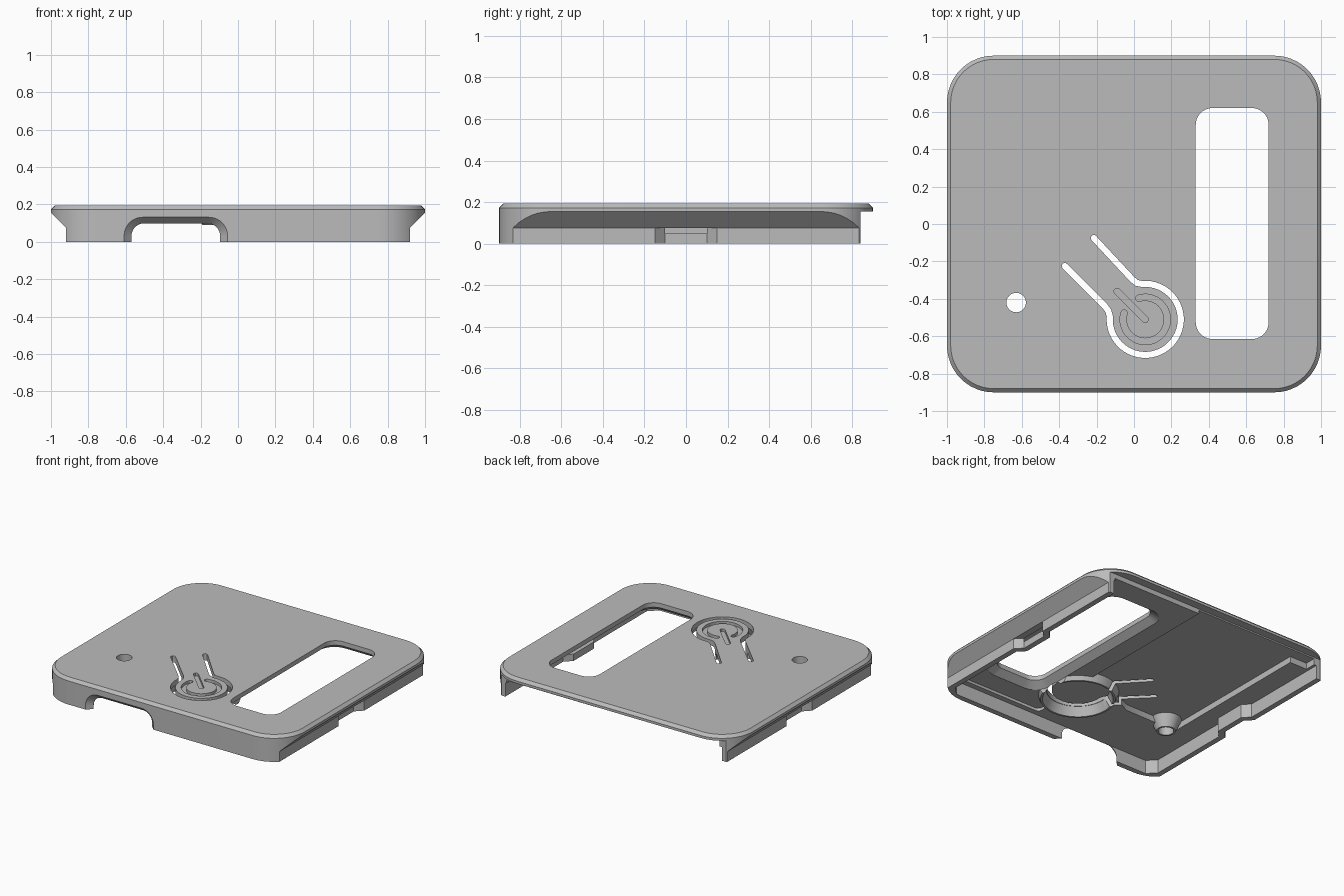
import bpy, bmesh
from math import sin, cos, pi, radians
from mathutils import Vector

old = bpy.data.objects.get("Cube")
if old:
    bpy.data.objects.remove(old, do_unlink=True)

grey = bpy.data.materials.new("mid grey")
grey.use_nodes = True
grey.diffuse_color = (0.5, 0.5, 0.5, 1)
grey.node_tree.nodes["Principled BSDF"].inputs["Base Color"].default_value = (0.5, 0.5, 0.5, 1)


def loft(name, rings, axis="z"):
    """Solid through (outline, level) rings stacked along z or y."""
    bm = bmesh.new()
    loops = [[bm.verts.new((a, b, c) if axis == "z" else (a, c, b)) for a, b in pts]
             for pts, c in rings]
    n = len(loops[0])
    for lo, hi in zip(loops, loops[1:]):
        for i in range(n):
            j = (i + 1) % n
            bm.faces.new((lo[i], lo[j], hi[j], hi[i]))
    bm.faces.new(loops[0][::-1])
    bm.faces.new(loops[-1])
    bmesh.ops.recalc_face_normals(bm, faces=bm.faces)
    mesh = bpy.data.meshes.new(name)
    bm.to_mesh(mesh)
    bm.free()
    mesh.materials.append(grey)
    ob = bpy.data.objects.new(name, mesh)
    bpy.context.collection.objects.link(ob)
    return ob


def rounded(x0, x1, y0, y1, r, n=10):
    pts = []
    for k, (cx, cy) in enumerate([(x1 - r, y1 - r), (x0 + r, y1 - r),
                                  (x0 + r, y0 + r), (x1 - r, y0 + r)]):
        for i in range(n + 1):
            a = (k + i / n) * pi / 2
            pts.append((cx + r * cos(a), cy + r * sin(a)))
    return pts


def circle(cx, cy, r, n=40):
    return [(cx + r * cos(2 * pi * i / n), cy + r * sin(2 * pi * i / n)) for i in range(n)]


def arc(cx, cy, r, a0, a1, n=40):
    angles = [radians(a0 + (a1 - a0) * i / n) for i in range(n + 1)]
    return [(cx + r * cos(a), cy + r * sin(a)) for a in angles]


def stroke(path, width):
    """Outline of a path with round ends."""
    p = [Vector(q) for q in path]
    left, right, h = [], [], width / 2
    for i, q in enumerate(p):
        d = (p[min(i + 1, len(p) - 1)] - p[max(i - 1, 0)]).normalized()
        side = Vector((-d.y, d.x)) * h
        left.append(q + side)
        right.append(q - side)

    def cap(q, d):
        s = Vector((-d.y, d.x))
        return [q + (s * cos(t * pi / 6) + d * sin(t * pi / 6)) * h for t in range(1, 6)]
    end = cap(p[-1], (p[-1] - p[-2]).normalized())
    start = cap(p[0], (p[0] - p[1]).normalized())
    return [tuple(v) for v in left + end + right[::-1] + start]


def boolean(target, tool, operation="DIFFERENCE"):
    tool.hide_render = True
    mod = target.modifiers.new("cut", "BOOLEAN")
    mod.operation, mod.object, mod.solver = operation, tool, "EXACT"
    bpy.context.view_layer.objects.active = target
    bpy.ops.object.modifier_apply(modifier=mod.name)
    bpy.data.objects.remove(tool, do_unlink=True)


# Cover body with chamfered top edge
outline = rounded(-1, 1, -0.9, 0.9, 0.25, 12)
top = rounded(-0.98, 0.98, -0.88, 0.88, 0.23, 12)
cover = loft("cover", [(outline, 0), (outline, 0.173), (top, 0.193)])

# Undercut slopes and finger recesses on both sides
for s in (1, -1):
    wedge = [(s * 1.2, -0.2), (s * 0.92, -0.2), (s * 0.92, 0.075), (s * 1.0, 0.155), (s * 1.2, 0.355)]
    wedge = [(a, min(b, 0.155)) for a, b in wedge]
    boolean(cover, loft("side_undercut", [(wedge, -1.2), (wedge, 1.2)], "y"))
    recess = [(s * 0.97, -0.2), (s * 0.97, 0.2), (s * 0.87, 0.1), (s * 0.87, -0.1)]
    boolean(cover, loft("side_recess", [(recess, -0.1), (recess, 0.075)]))

# Open back edge under the lip
back = rounded(-1.2, 1.2, 0.84, 1.3, 0.01, 1)
boolean(cover, loft("back_cut", [(back, -0.1), (back, 0.155)]))

# Hollow underside, jogging inward behind each recess
half = [(0.88, 1.2), (0.88, 0.17), (0.83, 0.12), (0.83, -0.12), (0.88, -0.17), (0.88, -0.8), (0.82, -0.86)]
hollow = half + [(-x, y) for x, y in half[::-1]]
boolean(cover, loft("hollow", [(hollow, -0.1), (hollow, 0.1)]))

# Deeper ceiling pockets
main = [(0.14, 1.2), (0.14, -0.35), (-0.12, -0.35), (-0.3, -0.43), (-0.72, -0.43),
        (-0.72, 0.76), (-0.86, 0.76), (-0.86, 1.2)]
boolean(cover, loft("main_pocket", [(main, 0.05), (main, 0.145)]))
side = rounded(0.139, 0.87, -0.82, 0.9, 0.03, 3)
boolean(cover, loft("side_pocket", [(side, 0.05), (side, 0.12)]))

# Collar round the button, with a conical well
bx, by = 0.06, -0.51
boolean(cover, loft("button_collar", [(circle(bx, by, 0.25), 0.09), (circle(bx, by, 0.28), 0.16)]), "UNION")
boolean(cover, loft("button_well", [(circle(bx, by, 0.24), 0.08), (circle(bx, by, 0.21), 0.155)]))

# Conical boss round the small hole
hx, hy = -0.63, -0.42
boolean(cover, loft("hole_boss", [(circle(hx, hy, 0.065), 0.06), (circle(hx, hy, 0.11), 0.16)]), "UNION")
hole = circle(hx, hy, 0.052)
boolean(cover, loft("small_hole", [(hole, -0.1), (hole, 0.3)]))

# Window, flaring outward underneath
window = rounded(0.33, 0.72, -0.615, 0.62, 0.09)
flare = rounded(0.28, 0.77, -0.665, 0.67, 0.12)
boolean(cover, loft("window_cut", [(flare, 0.05), (flare, 0.12), (window, 0.16), (window, 0.3)]))

# Slit that frees the button tongue
slit = [(-0.37, -0.225), (-0.155, -0.44), (-0.137, -0.465)]
slit += arc(bx, by, 0.19, 175, 455)
slit += [(0.015, -0.315), (-0.01, -0.295), (-0.215, -0.075)]
slit = stroke(slit, 0.033)
boolean(cover, loft("button_slit", [(slit, 0.05), (slit, 0.3)]))

# Engraved ring and bar on the button
for name, path in (("ring_groove", arc(bx, by, 0.118, 163, 467)),
                   ("bar_groove", [(-0.09, -0.36), (bx, by)])):
    shape = stroke(path, 0.034)
    boolean(cover, loft(name, [(shape, 0.173), (shape, 0.3)]))

# Tapered arch through the front wall
outer = rounded(-0.61, -0.055, -0.3, 0.132, 0.1)
inner = rounded(-0.57, -0.095, -0.3, 0.099, 0.07)
boolean(cover, loft("front_arch", [(outer, -0.95), (outer, -0.901), (inner, -0.862), (inner, -0.82)], "y"))

# Smooth curves, sharp edges
bpy.ops.object.select_all(action="DESELECT")
cover.select_set(True)
bpy.context.view_layer.objects.active = cover
bpy.ops.object.shade_smooth_by_angle(angle=radians(30))
